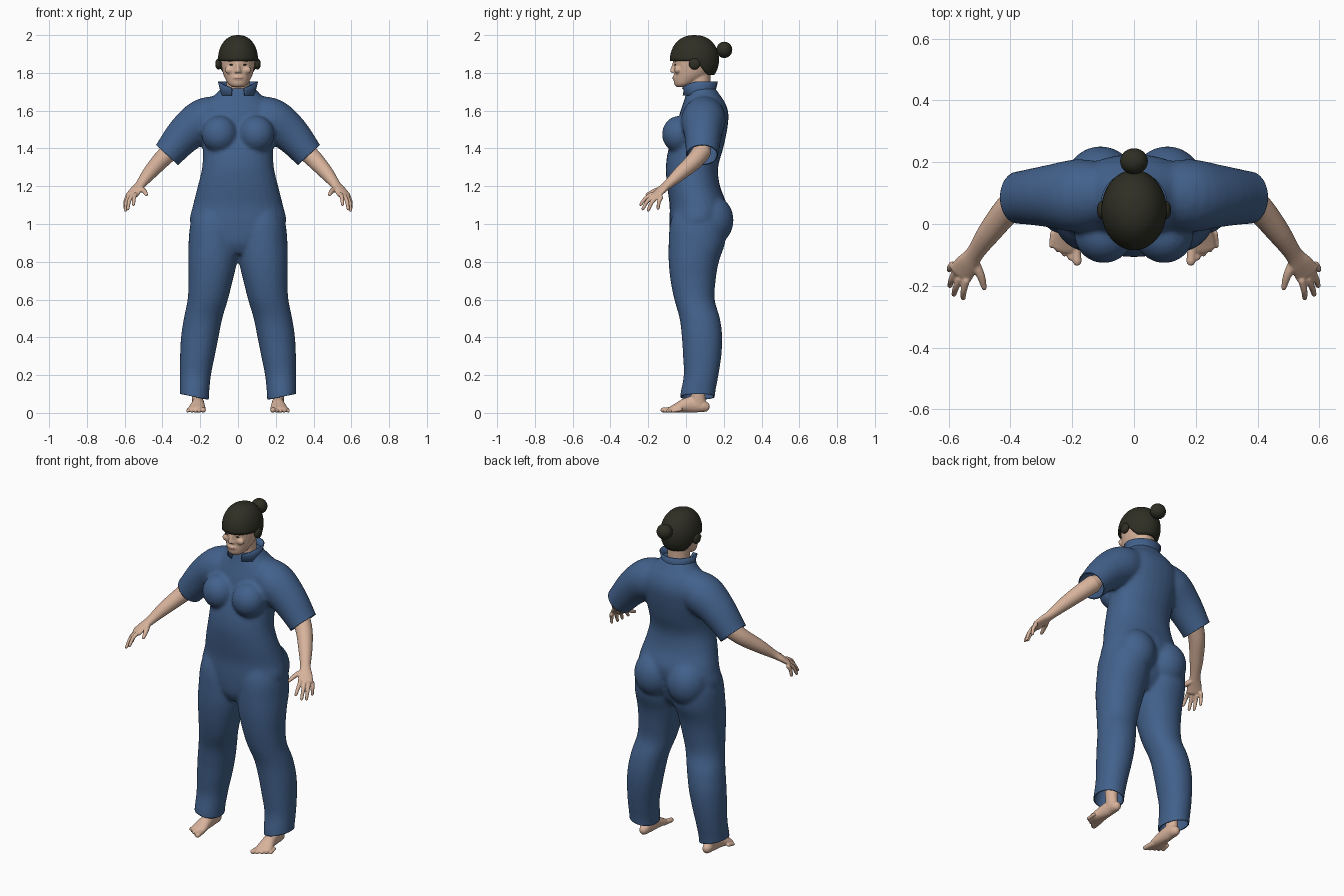
import bpy, bmesh, math
from mathutils import Vector, Matrix

if "Cube" in bpy.data.objects:
    bpy.data.objects.remove(bpy.data.objects["Cube"])


def material(name, rgb):
    m = bpy.data.materials.new(name)
    m.use_nodes = True
    m.diffuse_color = (*rgb, 1)
    b = m.node_tree.nodes["Principled BSDF"]
    b.inputs["Base Color"].default_value = (*rgb, 1)
    b.inputs["Roughness"].default_value = 0.8
    return m


BLUE = material("blue cloth", (0.055, 0.12, 0.26))
SKIN = material("skin", (0.68, 0.45, 0.33))
HAIR = material("dark hair", (0.028, 0.028, 0.018))
LIPS = material("lips", (0.52, 0.27, 0.21))
SIDES = (1, -1)


def finish(name, bm, mat, thickness=0):
    bmesh.ops.recalc_face_normals(bm, faces=bm.faces)
    me = bpy.data.meshes.new(name)
    for f in bm.faces:
        f.smooth = True
    bm.to_mesh(me)
    bm.free()
    me.materials.append(mat)
    ob = bpy.data.objects.new(name, me)
    bpy.context.scene.collection.objects.link(ob)
    if thickness:
        s = ob.modifiers.new("thickness", "SOLIDIFY")
        s.thickness, s.offset = thickness, -1
    return ob


def fuse(name, bm, mat, voxel, smooth):
    """Melt overlapping closed shapes into one smooth skin."""
    ob = finish(name, bm, mat)
    r = ob.modifiers.new("fuse", "REMESH")
    r.mode, r.voxel_size = "VOXEL", voxel
    s = ob.modifiers.new("soften", "SMOOTH")
    s.factor, s.iterations = 0.5, smooth
    out = bmesh.new()
    bpy.context.view_layer.update()
    out.from_object(ob, bpy.context.evaluated_depsgraph_get())
    ob.modifiers.clear()
    for f in out.faces:
        f.smooth = True
        f.material_index = 0
    return ob, out


def store(ob, bm):
    bm.to_mesh(ob.data)
    bm.free()


def spline(rows, steps=4):
    """Catmull-Rom through rows of numbers."""
    rows = [Vector(r) for r in rows]
    out = []
    for i in range(len(rows) - 1):
        p0, p1 = rows[max(i - 1, 0)], rows[i]
        p2, p3 = rows[i + 1], rows[min(i + 2, len(rows) - 1)]
        for k in range(steps):
            t = k / steps
            out.append(0.5 * (2 * p1 + (p2 - p0) * t + (2 * p0 - 5 * p1 + 4 * p2 - p3) * t * t
                              + (3 * p1 - p0 - 3 * p2 + p3) * t ** 3))
    return out + [rows[-1]]


def skin_rings(bm, rings, power=1.0, n=28):
    """Cap and bridge rings given as (centre, u, v)."""
    def soft(c):
        return math.copysign(abs(c) ** power, c)
    loops = []
    for c, u, v in rings:
        loops.append([bm.verts.new(c + u * soft(math.cos(a)) + v * soft(math.sin(a)))
                      for a in (2 * math.pi * k / n for k in range(n))])
    for a, b in zip(loops, loops[1:]):
        for k in range(n):
            bm.faces.new((a[k], a[(k + 1) % n], b[(k + 1) % n], b[k]))
    bm.faces.new(loops[0])
    bm.faces.new(loops[-1])


def column(bm, rows, power=0.92, side=1):
    """Upright loft; rows are z, left, right, front, back."""
    rings = []
    for z, x0, x1, f, b in spline(rows):
        rings.append((Vector((side * (x0 + x1) / 2, (f + b) / 2, z)),
                      Vector(((x1 - x0) / 2, 0, 0)), Vector((0, (b - f) / 2, 0))))
    skin_rings(bm, rings, power)


def limb(bm, rows, side=1, n=20):
    """Round-ended tube; rows are x, y, z, half width, half height."""
    pts = spline(rows)
    rings = []
    for i, p in enumerate(pts):
        t = (pts[min(i + 1, len(pts) - 1)].to_3d() - pts[max(i - 1, 0)].to_3d()).normalized()
        u = t.cross(Vector((0, 0, 1))).normalized()
        v = u.cross(t)
        ends = [0]
        if i == 0:
            ends = [-1.3, -0.8, 0]
        elif i == len(pts) - 1:
            ends = [0, 0.8, 1.3]
        for e in ends:
            rings.append((p.to_3d() + t * math.sin(e) * p[4], u * p[3] * math.cos(e), v * p[4] * math.cos(e)))
    flip = Vector((side, 1, 1))
    skin_rings(bm, [tuple(q * flip for q in r) for r in rings], n=n)


def blob(bm, centre, radii):
    m = Matrix.Translation(centre) @ Matrix.Diagonal((*radii, 1))
    bmesh.ops.create_uvsphere(bm, u_segments=28, v_segments=18, radius=1, matrix=m)


# Jumpsuit: torso, legs, sleeves, bust and seat fused together
bm = bmesh.new()
torso = [(0.84, 0.06, -0.05, 0.12), (0.9, 0.16, -0.08, 0.17), (1.0, 0.252, -0.087, 0.2),
         (1.1, 0.238, -0.087, 0.215), (1.2, 0.213, -0.1, 0.18), (1.3, 0.19, -0.107, 0.17),
         (1.4, 0.187, -0.092, 0.197), (1.5, 0.2, -0.055, 0.218), (1.58, 0.2, -0.035, 0.225),
         (1.64, 0.17, -0.015, 0.208), (1.69, 0.115, 0, 0.175), (1.72, 0.09, 0.005, 0.155)]
column(bm, [(z, -w, w, f, b) for z, w, f, b in torso])
leg = [(1.08, 0.03, 0.22, -0.06, 0.18), (1.0, 0, 0.252, -0.085, 0.21), (0.9, -0.005, 0.262, -0.092, 0.207),
       (0.8, 0.005, 0.264, -0.092, 0.174), (0.7, 0.028, 0.262, -0.082, 0.157), (0.6, 0.053, 0.267, -0.062, 0.152),
       (0.5, 0.083, 0.287, -0.034, 0.18), (0.4, 0.103, 0.302, -0.022, 0.192), (0.3, 0.123, 0.307, -0.016, 0.187),
       (0.2, 0.143, 0.308, -0.012, 0.172), (0.1, 0.153, 0.308, -0.03, 0.154), (0.03, 0.155, 0.31, -0.035, 0.152)]
sleeve = [(0.08, 0.1, 1.58, 0.1, 0.1), (0.18, 0.092, 1.55, 0.118, 0.115), (0.28, 0.09, 1.475, 0.1, 0.1),
          (0.375, 0.085, 1.365, 0.085, 0.08), (0.42, 0.08, 1.312, 0.086, 0.08)]
for s in SIDES:
    column(bm, leg, 0.95, s)
    limb(bm, sleeve, s, 28)
    blob(bm, (s * 0.098, -0.035, 1.475), (0.095, 0.092, 0.098))
    blob(bm, (s * 0.108, 0.13, 1.02), (0.118, 0.122, 0.135))
suit, bm = fuse("jumpsuit", bm, BLUE, 0.011, 5)


def trim(bm, keep_rule, point, normal):
    faces = [f for f in bm.faces if keep_rule(f.calc_center_median())]
    geom = set(faces)
    for f in faces:
        geom.update(f.verts)
        geom.update(f.edges)
    bmesh.ops.bisect_plane(bm, geom=list(geom), plane_co=point, plane_no=normal, clear_outer=True)


# Open hems and cuffs
for s in SIDES:
    trim(bm, lambda c: c.z < 0.25 and c.x * s > 0, (s * 0.155, 0, 0.07), (s * 0.2, 0, -1))
    trim(bm, lambda c: c.z > 1.2 and c.x * s > 0.23, (s * 0.375, 0.085, 1.365), (s * 0.68, 0, -0.74))
store(suit, bm)
hem = suit.modifiers.new("cloth", "SOLIDIFY")
hem.thickness, hem.offset = 0.006, -1

# Stand-up collar, open at the front
bm = bmesh.new()
rows = []
for k in range(41):
    a = math.radians(-90 + 20 + 320 * k / 40)
    c, d = math.cos(a), math.sin(a)
    top = 1.755 - 0.035 * max(0, -d) ** 2
    rows.append([bm.verts.new((r * c, 0.07 + r * 0.92 * d, z))
                 for r, z in ((0.094, 1.68), (0.088, 1.71), (0.1, top))])
for a, b in zip(rows, rows[1:]):
    for j in range(2):
        bm.faces.new((a[j], b[j], b[j + 1], a[j + 1]))
finish("collar", bm, BLUE, 0.007)

# Head, nose, mouth and neck
bm = bmesh.new()
face = [(1.725, 0.03, -0.05, 0), (1.74, 0.05, -0.062, 0.04), (1.77, 0.068, -0.066, 0.1),
        (1.8, 0.08, -0.064, 0.13), (1.84, 0.088, -0.066, 0.15), (1.88, 0.09, -0.067, 0.155),
        (1.93, 0.085, -0.05, 0.14), (1.97, 0.05, -0.01, 0.1)]
column(bm, [(z, -w, w, f, b) for z, w, f, b in face], 1.0)
column(bm, [(1.62, -0.07, 0.07, 0.02, 0.14), (1.7, -0.062, 0.062, 0.01, 0.13), (1.82, -0.06, 0.06, 0.01, 0.13)], 1.0)
limb(bm, [(0, -0.064, 1.85, 0.009, 0.008), (0, -0.069, 1.83, 0.01, 0.009), (0, -0.074, 1.811, 0.013, 0.011)])
blob(bm, (0, -0.062, 1.774), (0.026, 0.009, 0.013))
for s in SIDES:
    blob(bm, (s * 0.012, -0.067, 1.807), (0.009, 0.009, 0.008))
    blob(bm, (s * 0.042, -0.045, 1.815), (0.028, 0.016, 0.02))
store(*fuse("head", bm, SKIN, 0.005, 3))

bm = bmesh.new()
blob(bm, (0, -0.0665, 1.773), (0.02, 0.005, 0.006))
finish("lips", bm, LIPS)
bm = bmesh.new()
for s in SIDES:
    blob(bm, (s * 0.034, -0.057, 1.843), (0.013, 0.004, 0.0035))
    blob(bm, (s * 0.036, -0.057, 1.859), (0.018, 0.004, 0.0025))
finish("eyes_and_brows", bm, HAIR)

# Hair cap: level fringe that dips to the nape
bm = bmesh.new()
n, m = 48, 14
grid = []
for k in range(n):
    a = 2 * math.pi * k / n
    t = min(1, max(0, (math.sin(a) + 0.05) / 0.75))
    low = math.asin((1.864 - 0.074 * t * t * (3 - 2 * t) - 1.87) / 0.13)
    col = []
    for j in range(m):
        p = low + (math.pi / 2 - low) * j / m
        r = math.cos(p) ** 0.88
        col.append(bm.verts.new((0.106 * r * math.cos(a), 0.045 + 0.13 * r * math.sin(a), 1.87 + 0.13 * math.sin(p))))
    grid.append(col)
crown = bm.verts.new((0, 0.045, 2.0))
for k in range(n):
    a, b = grid[k], grid[(k + 1) % n]
    for j in range(m - 1):
        bm.faces.new((a[j], b[j], b[j + 1], a[j + 1]))
    bm.faces.new((a[-1], b[-1], crown))
finish("hair_cap", bm, HAIR, 0.012)

bm = bmesh.new()
blob(bm, (0, 0.203, 1.922), (0.045, 0.042, 0.043))
finish("hair_bun", bm, HAIR)
bm = bmesh.new()
for s in SIDES:
    blob(bm, (s * 0.103, 0.045, 1.847), (0.017, 0.03, 0.03))
finish("ear_covers", bm, HAIR)

# Forearms and hands
forearm = [(0.36, 0.085, 1.385, 0.05, 0.05), (0.41, 0.045, 1.335, 0.046, 0.046), (0.47, -0.03, 1.268, 0.038, 0.037),
           (0.515, -0.095, 1.21, 0.029, 0.024), (0.54, -0.13, 1.18, 0.038, 0.019), (0.562, -0.16, 1.152, 0.042, 0.015)]
knuckles = [(0.543, -0.183, 1.157), (0.564, -0.177, 1.147), (0.58, -0.158, 1.14), (0.588, -0.132, 1.14)]
tips = [(0.553, -0.24, 1.103), (0.583, -0.228, 1.08), (0.596, -0.2, 1.073), (0.598, -0.148, 1.083)]
for s, name in zip(SIDES, ("left_arm", "right_arm")):
    bm = bmesh.new()
    limb(bm, forearm, s)
    for base, tip in zip(knuckles, tips):
        a, b = Vector(base), Vector(tip)
        mid = (a + b) / 2 + Vector((0.003, -0.003, 0.006))
        limb(bm, [(*a, 0.012, 0.012), (*mid, 0.0105, 0.0105), (*b, 0.0085, 0.0085)], s, 12)
    limb(bm, [(0.522, -0.115, 1.19, 0.018, 0.016), (0.497, -0.165, 1.175, 0.014, 0.013),
              (0.485, -0.206, 1.155, 0.009, 0.009)], s, 12)
    store(*fuse(name, bm, SKIN, 0.004, 2))

# Ankles, feet and toes
foot = [(0.21, 0.095, 0.034, 0.028, 0.031), (0.21, 0.05, 0.045, 0.031, 0.044), (0.212, 0, 0.04, 0.036, 0.039),
        (0.217, -0.05, 0.026, 0.045, 0.025), (0.221, -0.08, 0.018, 0.044, 0.016)]
for s, name in zip(SIDES, ("left_foot", "right_foot")):
    bm = bmesh.new()
    column(bm, [(0.25, 0.17, 0.255, 0.02, 0.115), (0.1, 0.184, 0.246, 0.028, 0.102), (0.04, 0.182, 0.24, 0.02, 0.11)], 1.0, s)
    limb(bm, foot, s)
    for i in range(5):
        r = 0.015 if i == 0 else 0.0115 - 0.0005 * i
        limb(bm, [(0.19 + 0.018 * i, -0.06 + 0.008 * i, 0.018, r, r),
                  (0.184 + 0.0205 * i, -0.122 + 0.013 * i, r, r, r * 0.9)], s, 12)
    store(*fuse(name, bm, SKIN, 0.004, 2))
